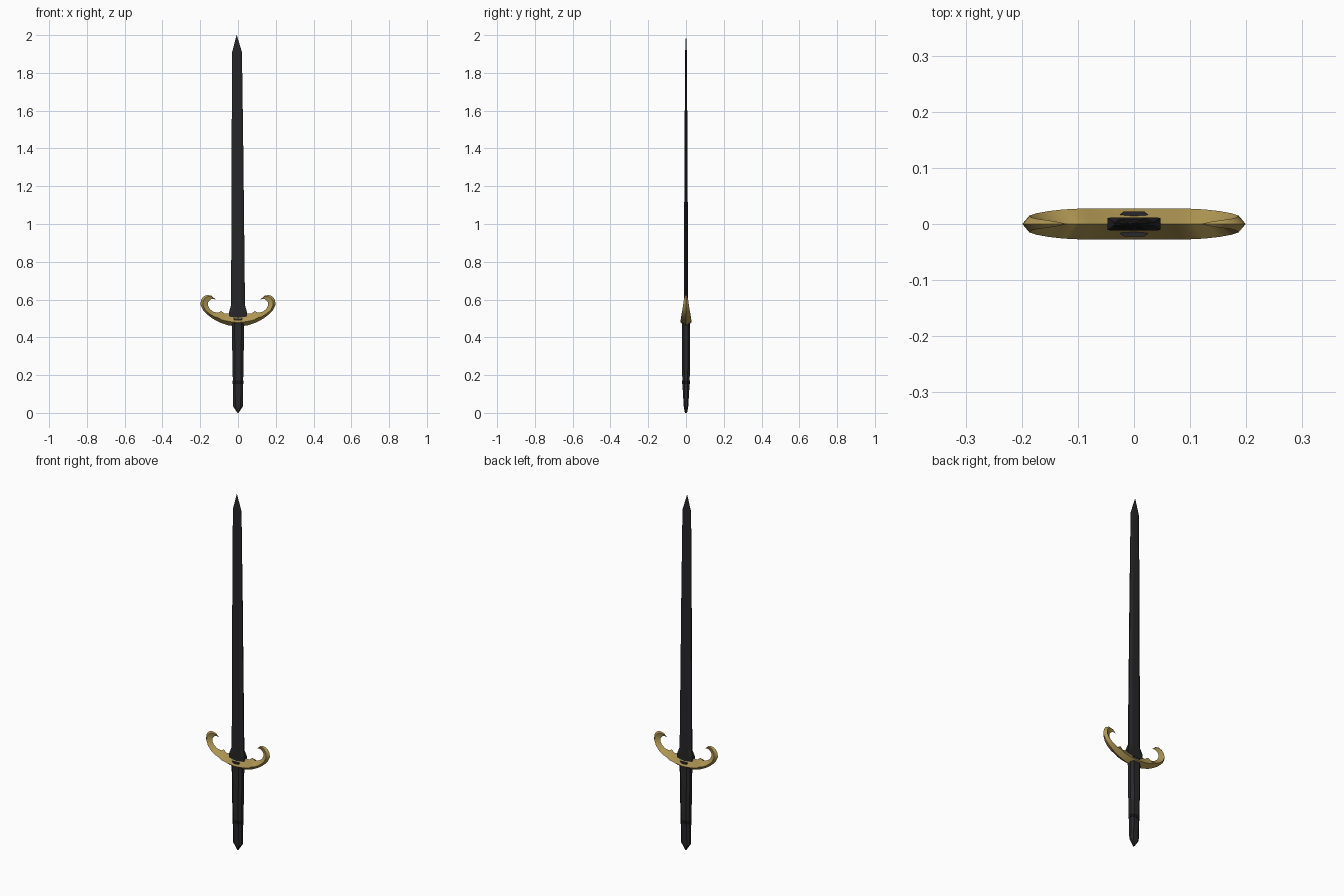
import bpy, bmesh, math

if "Cube" in bpy.data.objects:
    bpy.data.objects.remove(bpy.data.objects["Cube"])


def material(name, rgb):
    m = bpy.data.materials.new(name)
    m.diffuse_color = (*rgb, 1)
    m.use_nodes = True
    m.node_tree.nodes["Principled BSDF"].inputs["Base Color"].default_value = m.diffuse_color
    return m


GOLD = material("aged gold", (0.42, 0.30, 0.085))
STEEL = material("black steel", (0.019, 0.019, 0.021))
LEATHER = material("dark grip", (0.022, 0.022, 0.024))
BLACK = material("black band", (0.008, 0.008, 0.009))


def loft(name, rings, mat, smooth=None):
    """Skin closed rings of equal point count and cap both ends."""
    bm = bmesh.new()
    rows = [[bm.verts.new(p) for p in ring] for ring in rings]
    n = len(rows[0])
    for a, b in zip(rows, rows[1:]):
        for i in range(n):
            j = (i + 1) % n
            bm.faces.new((a[i], a[j], b[j], b[i]))
    bm.faces.new(rows[0])
    bm.faces.new(rows[-1])
    bmesh.ops.remove_doubles(bm, verts=bm.verts, dist=1e-5)
    bmesh.ops.recalc_face_normals(bm, faces=bm.faces)
    me = bpy.data.meshes.new(name)
    bm.to_mesh(me)
    bm.free()
    ob = bpy.data.objects.new(name, me)
    bpy.context.collection.objects.link(ob)
    me.materials.append(mat)
    if smooth:
        bpy.ops.object.select_all(action='DESELECT')
        ob.select_set(True)
        bpy.context.view_layer.objects.active = ob
        bpy.ops.object.shade_smooth_by_angle(angle=math.radians(smooth))
    return ob


def blade_ring(z, cx, w, t, edge):
    """Six-flat section: broad middle, bevels to thin edges."""
    m = w * 0.55
    half = [(-w, -edge), (-m, -t), (m, -t), (w, -edge)]
    pts = half + [(-x, -y) for x, y in half]
    return [(cx + x, y, z) for x, y in pts]


def grip_ring(z, w, t):
    """Eight-sided flattened section."""
    half = [(-w, -t * .45), (-w * .55, -t), (w * .55, -t), (w, -t * .45)]
    return [(x, y, z) for x, y in half + [(-x, -y) for x, y in half]]


# blade with flared base and a slight drift towards the tip
loft("blade", [blade_ring(*s) for s in (
    (0.48, 0, 0.047, 0.012, 0.011), (0.535, 0, 0.047, 0.012, 0.011),
    (0.57, 0, 0.037, 0.012, 0.004), (0.95, -0.001, 0.034, 0.010, 0.003),
    (1.4, -0.003, 0.031, 0.008, 0.0025), (1.91, -0.005, 0.026, 0.0045, 0.0015),
    (2.0, -0.007, 0.0006, 0.0006, 0.0003))], STEEL)

# grip tapering to a wedge-shaped pommel
loft("grip", [grip_ring(*s) for s in (
    (0.0, 0.003, 0.006), (0.035, 0.026, 0.012), (0.15, 0.027, 0.019),
    (0.30, 0.030, 0.022), (0.50, 0.033, 0.022))], LEATHER)
loft("grip_band", [grip_ring(z, 0.0282, 0.0200) for z in (0.152, 0.172)], BLACK)

# crescent guard: outer edge, inner edge, half thickness of the ridge
arm = [
    (0.00, .458, 0.00, .522, .028), (0.05, .463, 0.04, .527, .028),
    (0.09, .476, 0.072, .526, .028), (0.113, .487, 0.089, .540, .027),
    (0.135, .500, 0.105, .530, .026), (0.163, .521, 0.130, .535, .023),
    (0.186, .545, 0.150, .550, .019), (0.199, .573, 0.160, .570, .015),
    (0.196, .598, 0.158, .586, .012), (0.183, .616, 0.150, .596, .009),
    (0.163, .625, 0.142, .602, .007), (0.140, .620, 0.132, .604, .004),
    (0.120, .602, 0.121, .601, .0005)]


def guard_ring(side, ox, oz, ix, iz, t):
    rx, rz = ox + (ix - ox) * .32, oz + (iz - oz) * .32
    return [(side * ox, 0, oz), (side * rx, -t, rz),
            (side * ix, 0, iz), (side * rx, t, rz)]


rings = [guard_ring(-1, *s) for s in reversed(arm[1:])]
rings += [guard_ring(1, *s) for s in arm]
loft("guard", rings, GOLD, 45)
